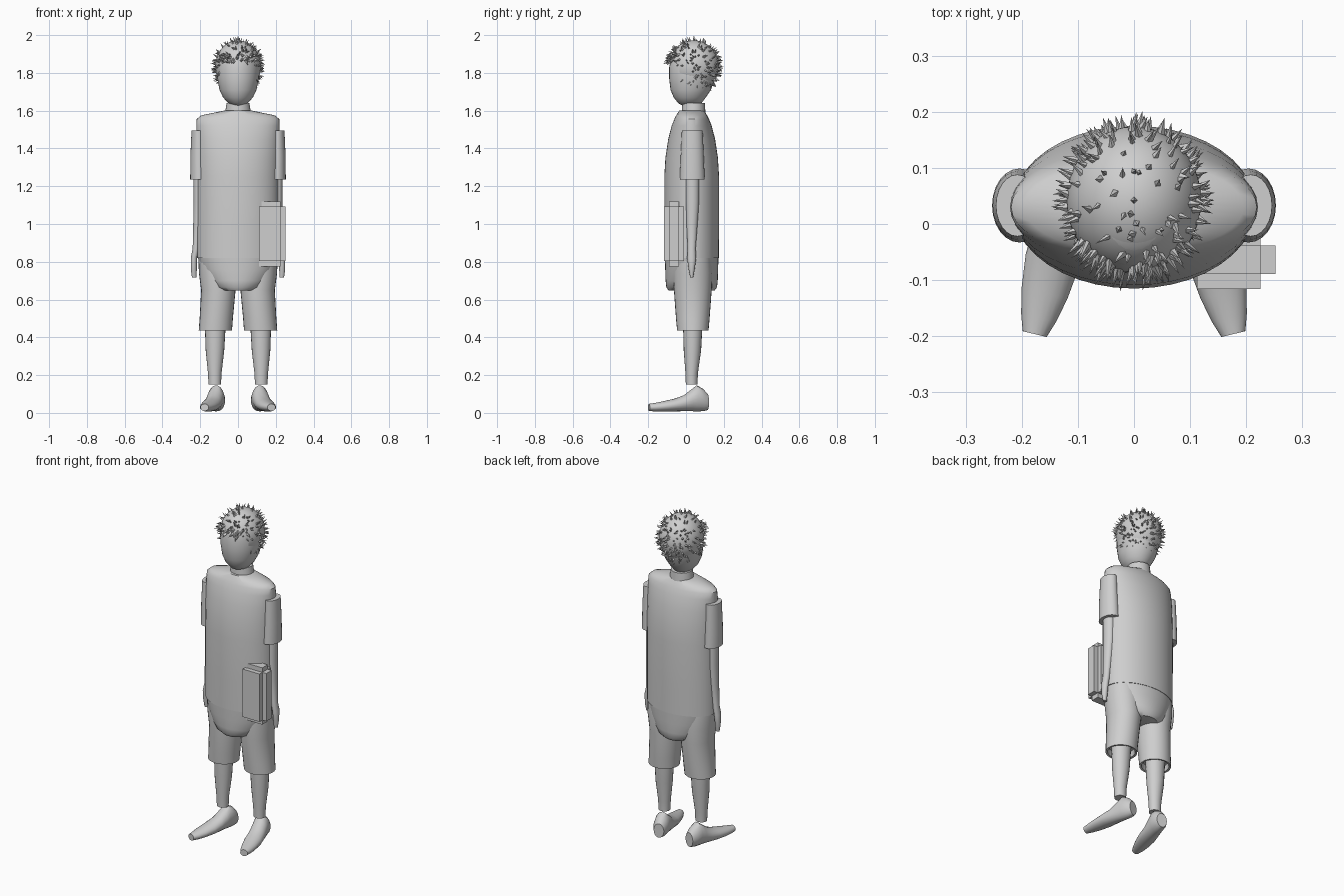
import bpy, bmesh, math, random
from mathutils import Vector, Matrix

if "Cube" in bpy.data.objects:
    bpy.data.objects.remove(bpy.data.objects["Cube"])

random.seed(4)
grey = bpy.data.materials.new("plain grey")
grey.diffuse_color = (0.62, 0.62, 0.62, 1)
grey.use_nodes = True
grey.node_tree.nodes["Principled BSDF"].inputs["Base Color"].default_value = grey.diffuse_color


def finish(name, bm, smooth=40):
    bmesh.ops.recalc_face_normals(bm, faces=bm.faces[:])
    me = bpy.data.meshes.new(name)
    bm.to_mesh(me)
    bm.free()
    me.materials.append(grey)
    ob = bpy.data.objects.new(name, me)
    bpy.context.collection.objects.link(ob)
    if smooth:
        bpy.ops.object.select_all(action='DESELECT')
        ob.select_set(True)
        bpy.context.view_layer.objects.active = ob
        bpy.ops.object.shade_smooth_by_angle(angle=math.radians(smooth))
    return ob


def loft(name, rings, seg=24, matrix=Matrix(), side=1):
    """Skin ellipses (cx, cy, cz, rx, ry) stacked along local z; side=-1 mirrors x."""
    bm = bmesh.new()
    loops = []
    for cx, cy, cz, rx, ry in rings:
        loop = []
        for i in range(seg):
            a = 2 * math.pi * i / seg
            p = matrix @ Vector((cx + rx * math.cos(a), cy + ry * math.sin(a), cz))
            p.x *= side
            loop.append(bm.verts.new(p))
        loops.append(loop)
    for lo, hi in zip(loops, loops[1:]):
        for i in range(seg):
            j = (i + 1) % seg
            bm.faces.new((lo[i], lo[j], hi[j], hi[i]))
    bm.faces.new(loops[0])
    bm.faces.new(loops[-1])
    return finish(name, bm)


# Shirt, hips, neck
Y = 0.03
loft("shirt", [(0, Y, .82, .217, .144), (0, Y, 1.0, .217, .145), (0, Y, 1.25, .217, .145),
               (0, Y, 1.35, .218, .139), (0, Y, 1.45, .22, .124), (0, Y, 1.52, .221, .106),
               (0, Y, 1.555, .219, .092), (0, Y, 1.575, .195, .082), (0, Y, 1.6, .075, .066)], 40)
loft("hips", [(0, Y, .648, .10, .122), (0, Y, .665, .14, .134), (0, Y, .70, .165, .138),
              (0, Y, .76, .198, .14), (0, Y, .83, .213, .142)], 40)
loft("neck", [(0, .04, 1.57, .07, .064), (0, .04, 1.605, .066, .062), (0, .04, 1.64, .06, .06)])

# Head
loft("head", [(0, .02, 1.628, .025, .04), (0, .02, 1.64, .052, .062), (0, .02, 1.67, .079, .085),
              (0, .025, 1.71, .098, .107), (0, .032, 1.77, .110, .121), (0, .038, 1.83, .114, .127),
              (0, .04, 1.90, .10, .115), (0, .04, 1.945, .065, .08), (0, .04, 1.96, .02, .03)], 32)

# Hair cap: ellipsoid trimmed along the hairline
C, R = Vector((0, .042, 1.835)), Vector((.12, .132, .137))


def hairline(p):
    t = min(1, max(0, (p.y + .055) / .075))
    return 1.86 - .165 * t


bm = bmesh.new()
bmesh.ops.create_uvsphere(bm, u_segments=40, v_segments=28, radius=1)
for v in bm.verts:
    v.co = C + v.co * R
bmesh.ops.delete(bm, context='FACES', geom=[
    f for f in bm.faces if f.calc_center_median().z < hairline(f.calc_center_median())])
finish("hair_cap", bm)

# Hair spikes scattered over the cap, sparser on the crown, denser along the fringe
bm = bmesh.new()


def spike(pos, direction, length, r):
    m = Matrix.Translation(pos + direction * (length / 2 - .004)) @ \
        direction.to_track_quat('Z', 'Y').to_matrix().to_4x4()
    bmesh.ops.create_cone(bm, cap_ends=True, segments=4, radius1=r, radius2=0,
                          depth=length, matrix=m)


spike(C + Vector((0, 0, R.z)), Vector((0, 0, 1)), .032, .007)
count = 0
while count < 270:
    d = Vector([random.gauss(0, 1) for _ in range(3)]).normalized()
    p = C + d * R
    if p.z < hairline(p) or (d.z > .6 and random.random() < .55):
        continue
    lean = Vector([random.uniform(-.4, .4) for _ in range(3)])
    spike(p, (d + lean).normalized(), random.uniform(.022, .034), random.uniform(.005, .008))
    count += 1
for i in range(45):
    a = math.radians(random.uniform(-55, 55))
    d = Vector((math.sin(a), -math.cos(a), random.uniform(.15, .5))).normalized()
    lean = Vector((random.uniform(-.4, .4), -.1, random.uniform(-1, -.2)))
    spike(C + d * R, (d + lean).normalized(), random.uniform(.03, .045), .007)
finish("hair_spikes", bm, 0)

# Limbs, mirrored left and right
foot_dir = Vector((.075, -.31, 0)).normalized()
across = Vector((0, 0, 1)).cross(foot_dir)
foot_m = Matrix((across, Vector((0, 0, 1)), foot_dir)).transposed().to_4x4()
foot_m.translation = Vector((.103, .11, 0))
for side, tag in ((-1, "right"), (1, "left")):
    loft(tag + "_sleeve", [(.204, .033, 1.235, .049, .066), (.207, .033, 1.36, .045, .061),
                           (.208, .033, 1.495, .038, .055)], side=side)
    loft(tag + "_arm", [(.232, .03, .718, .012, .008), (.234, .03, .76, .016, .016),
                        (.233, .03, .82, .017, .024), (.222, .03, .87, .018, .021),
                        (.213, .032, 1.0, .024, .029), (.207, .034, 1.12, .028, .035),
                        (.206, .034, 1.3, .03, .036)], 16, side=side)
    # Shorts leg with a recessed opening at the hem
    loft(tag + "_shorts_leg", [(.12, .036, .47, .072, .068), (.12, .036, .437, .076, .073),
                               (.12, .036, .435, .088, .083), (.115, .036, .50, .088, .089),
                               (.104, .036, .65, .091, .10), (.11, .036, .74, .097, .103),
                               (.115, .036, .82, .095, .098)], 28, side=side)
    loft(tag + "_leg", [(.123, .03, .15, .033, .031), (.123, .03, .21, .036, .033),
                        (.122, .034, .33, .049, .046), (.12, .036, .48, .056, .052)], 20, side=side)
    # Foot skinned from heel to toe
    loft(tag + "_foot", [(0, .057, -.005, .030, .042), (0, .068, .02, .041, .059),
                         (0, .077, .055, .045, .069), (0, .066, .085, .046, .057),
                         (0, .051, .125, .047, .042), (0, .041, .18, .049, .033),
                         (0, .034, .24, .042, .027), (0, .030, .285, .032, .022),
                         (0, .029, .315, .022, .019)], 20, foot_m, side)

# Carried box: core with every face pushed outward (three crossing blocks)
lo, hi, e = Vector((.112, -.089, .803)), Vector((.225, -.038, 1.092)), .027
for axis, tag in enumerate("wide deep tall".split()):
    a, b = lo.copy(), hi.copy()
    a[axis] -= e
    b[axis] += e
    bm = bmesh.new()
    bmesh.ops.create_cube(bm, size=1)
    for v in bm.verts:
        v.co = (a + b) / 2 + v.co * (b - a)
    finish("carried_box_" + tag, bm, 0)
